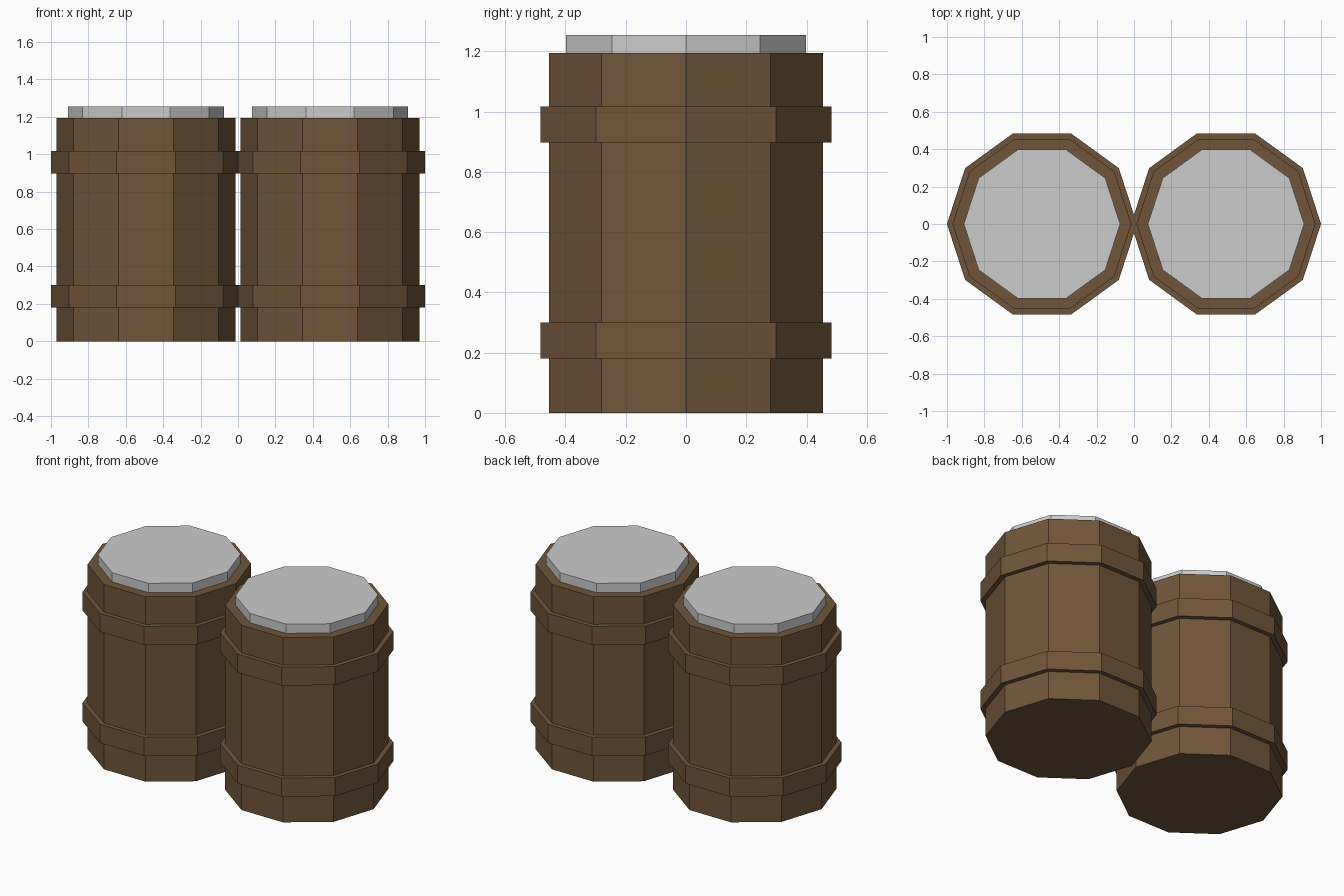
import bpy

if "Cube" in bpy.data.objects:
    bpy.data.objects.remove(bpy.data.objects["Cube"])

SIDES = 10


def material(name, color):
    m = bpy.data.materials.new(name)
    m.diffuse_color = (*color, 1.0)
    m.use_nodes = True
    m.node_tree.nodes["Principled BSDF"].inputs["Base Color"].default_value = m.diffuse_color
    return m


wood = material("brown wood", (0.162, 0.091, 0.041))
metal = material("light grey", (0.60, 0.60, 0.60))


def drum(name, x, radius, z0, z1, mat):
    """Flat-faced ten-sided cylinder with corners on the x axis."""
    bpy.ops.mesh.primitive_cylinder_add(
        vertices=SIDES, radius=radius, depth=z1 - z0,
        location=(x, 0, (z0 + z1) / 2), rotation=(0, 0, 1.5707963))
    ob = bpy.context.object
    ob.name = name
    ob.data.materials.append(mat)


for side, x in (("left", -0.492), ("right", 0.492)):
    # Barrel body, two hoops and the raised lid
    drum(side + "_barrel_body", x, 0.478, 0.0, 1.195, wood)
    drum(side + "_lower_hoop", x, 0.508, 0.18, 0.30, wood)
    drum(side + "_upper_hoop", x, 0.508, 0.898, 1.017, wood)
    drum(side + "_lid", x, 0.418, 1.19, 1.255, metal)
